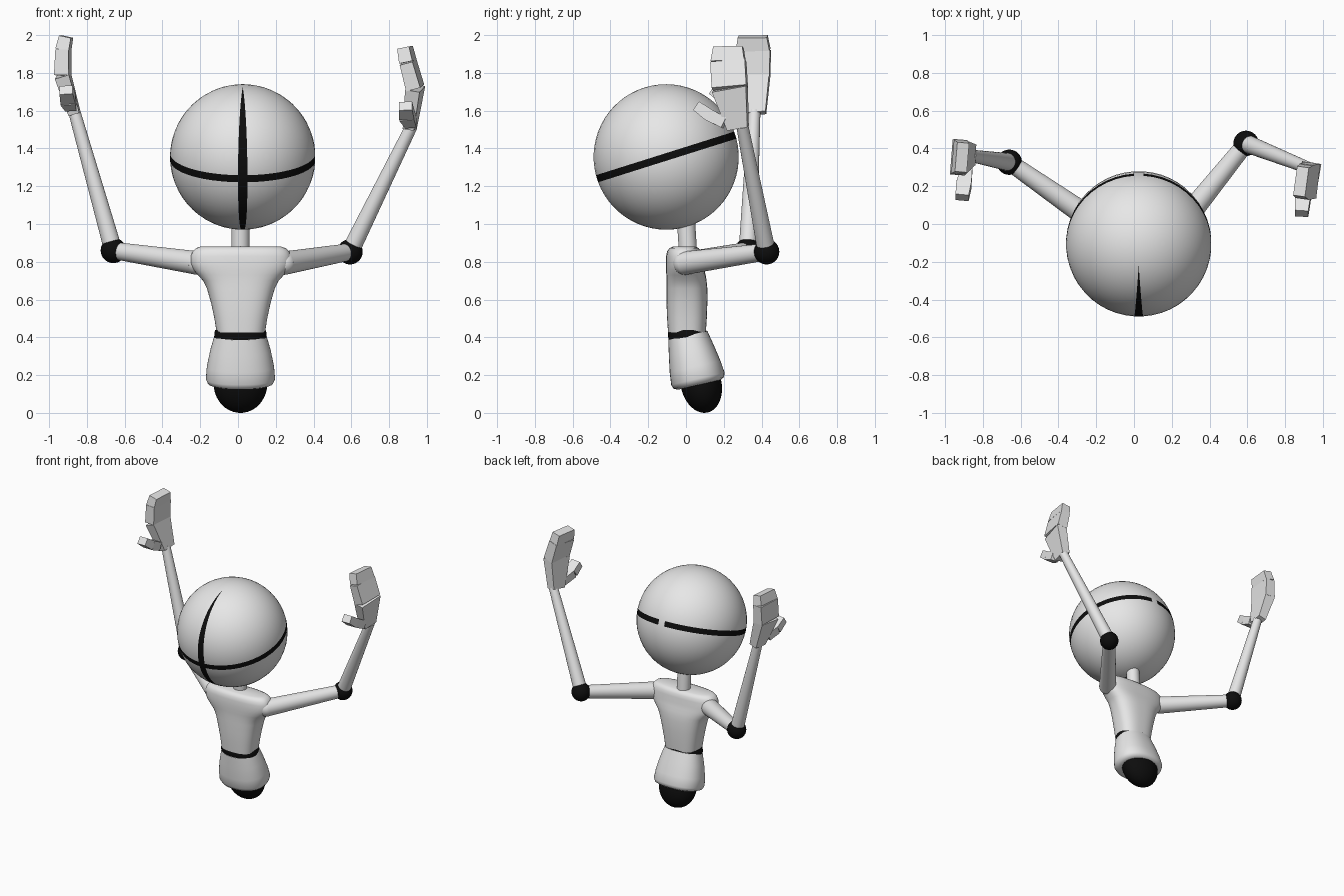
import bpy, bmesh
from math import cos, sin, pi, radians
from mathutils import Vector, Matrix

if "Cube" in bpy.data.objects:
    bpy.data.objects.remove(bpy.data.objects["Cube"])


def material(name, value):
    m = bpy.data.materials.new(name)
    m.use_nodes = True
    colour = (value, value, value, 1)
    m.diffuse_color = colour
    m.node_tree.nodes["Principled BSDF"].inputs["Base Color"].default_value = colour
    return m


GREY = material("light grey", 0.8)
BLACK = material("black", 0.004)


def finish(name, bm, mats, smooth=True):
    bmesh.ops.recalc_face_normals(bm, faces=bm.faces[:])
    mesh = bpy.data.meshes.new(name)
    bm.to_mesh(mesh)
    bm.free()
    for m in mats:
        mesh.materials.append(m)
    ob = bpy.data.objects.new(name, mesh)
    bpy.context.collection.objects.link(ob)
    if smooth:
        bpy.ops.object.select_all(action='DESELECT')
        ob.select_set(True)
        bpy.context.view_layer.objects.active = ob
        bpy.ops.object.shade_smooth_by_angle(angle=radians(50))
    return ob


def ball(name, centre, radii, mat, tilt=0):
    bm = bmesh.new()
    bmesh.ops.create_uvsphere(bm, u_segments=32, v_segments=20, radius=1)
    bmesh.ops.transform(bm, verts=bm.verts[:], matrix=Matrix.LocRotScale(
        Vector(centre), Matrix.Rotation(tilt, 3, 'X'), Vector(radii)))
    return finish(name, bm, [mat])


def limb(name, start, end, r0, r1, mat=GREY):
    a, b = Vector(start), Vector(end)
    bm = bmesh.new()
    bmesh.ops.create_cone(bm, cap_ends=True, segments=32, radius1=r0, radius2=r1,
                          depth=(b - a).length)
    rot = (b - a).to_track_quat('Z', 'Y')
    bmesh.ops.transform(bm, verts=bm.verts[:],
                        matrix=Matrix.LocRotScale((a + b) / 2, rot, None))
    return finish(name, bm, [mat])


def loft(name, rings, mat, power=2.0, origin=(0, 0, 0), tilt=0, n=48):
    """Stack of rounded sections, each (z, y, half width, half depth)."""
    bm = bmesh.new()
    loops = []
    for z, y, rx, ry in rings:
        loop = []
        for i in range(n):
            c, s = cos(2 * pi * i / n), sin(2 * pi * i / n)
            k = (abs(c) ** power + abs(s) ** power) ** (-1 / power)
            loop.append(bm.verts.new((rx * c * k, y + ry * s * k, z)))
        loops.append(loop)
    for lo, hi in zip(loops, loops[1:]):
        for i in range(n):
            j = (i + 1) % n
            bm.faces.new((lo[i], lo[j], hi[j], hi[i]))
    bm.faces.new(loops[0])
    bm.faces.new(loops[-1])
    bmesh.ops.transform(bm, verts=bm.verts[:], matrix=Matrix.LocRotScale(
        Vector(origin), Matrix.Rotation(tilt, 3, 'X'), None))
    return finish(name, bm, [mat])


def block(name, start, end, size0, size1, wide):
    """Tapered box from start to end; sizes are (along wide, thickness)."""
    a, b = Vector(start), Vector(end)
    axis = (b - a).normalized()
    w = Vector(wide)
    w = (w - axis * w.dot(axis)).normalized()
    t = axis.cross(w)
    bm = bmesh.new()
    quads = [[bm.verts.new(p + w * s[0] * i / 2 + t * s[1] * j / 2)
              for i, j in ((-1, -1), (1, -1), (1, 1), (-1, 1))]
             for p, s in ((a, size0), (b, size1))]
    for q in quads:
        bm.faces.new(q)
    for i in range(4):
        j = (i + 1) % 4
        bm.faces.new((quads[0][i], quads[0][j], quads[1][j], quads[1][i]))
    return finish(name, bm, [GREY], smooth=False)


# Head: nodding sphere with a black equator and a black front meridian
SEG, RINGS, R = 48, 31, 0.385
bm = bmesh.new()
bmesh.ops.create_uvsphere(bm, u_segments=SEG, v_segments=RINGS, radius=R)
bmesh.ops.rotate(bm, verts=bm.verts[:], matrix=Matrix.Rotation(pi / SEG, 3, 'Z'))
for f in bm.faces:
    c = f.calc_center_median()
    centred = abs(c.x) < 0.003
    front = centred and c.y < 0
    equator = abs(c.z) < 0.01 and not centred
    f.material_index = int(front or equator)
bmesh.ops.transform(bm, verts=bm.verts[:], matrix=Matrix.LocRotScale(
    Vector((0.025, -0.105, 1.355)), Matrix.Rotation(radians(17.5), 3, 'X'), None))
finish("head", bm, [GREY, BLACK])
limb("neck", (0.013, 0.01, 0.86), (0.013, 0.0, 1.02), 0.048, 0.048)

# Trunk
loft("torso", [(0.425, 0.005, 0.128, 0.1), (0.5, 0.005, 0.14, 0.105),
               (0.58, 0.005, 0.157, 0.108), (0.66, 0.005, 0.18, 0.108),
               (0.7, 0.003, 0.2, 0.106), (0.73, 0, 0.228, 0.104),
               (0.76, -0.005, 0.252, 0.101), (0.79, -0.008, 0.265, 0.098),
               (0.83, -0.01, 0.265, 0.095), (0.855, -0.01, 0.255, 0.09),
               (0.872, -0.01, 0.238, 0.078), (0.88, -0.01, 0.215, 0.06)],
     GREY, power=2.7, origin=(0.015, 0, 0))
TILT = radians(13)
loft("waist_band", [(0.38, 0.008, 0.133, 0.098), (0.4, 0.008, 0.139, 0.102),
                    (0.425, 0.008, 0.138, 0.102), (0.44, 0.008, 0.133, 0.098)],
     BLACK, power=2.3, origin=(0.013, 0, 0))
loft("pelvis", [(0, 0, 0.137, 0.106), (-0.08, 0, 0.16, 0.122),
                (-0.17, 0, 0.178, 0.138), (-0.235, 0, 0.183, 0.145),
                (-0.258, 0, 0.173, 0.137), (-0.268, 0, 0.15, 0.115)],
     GREY, power=2.3, origin=(0.013, 0.01, 0.41), tilt=TILT)
ball("base_ball", (0.013, 0.08, 0.153), (0.142, 0.108, 0.155), BLACK, TILT)

# Arms: shoulder, elbow, wrist
arms = {"left": ((0.245, -0.005, 0.793), (0.593, 0.427, 0.853), (0.92, 0.298, 1.52)),
        "right": ((-0.225, 0.025, 0.795), (-0.66, 0.327, 0.86), (-0.868, 0.362, 1.6))}
for side, (shoulder, elbow, wrist) in arms.items():
    ball(side + "_shoulder", shoulder, (0.062,) * 3, GREY)
    limb(side + "_upper_arm", shoulder, elbow, 0.062, 0.045)
    ball(side + "_elbow", elbow, (0.067,) * 3, BLACK)
    limb(side + "_forearm", elbow, wrist, 0.048, 0.032)

# Hands: points up the palm and fingers, points out along the thumb, width axis
hands = {"left": ([(0.91, 0.275, 1.508), (0.938, 0.232, 1.72),
                   (0.9, 0.224, 1.858), (0.884, 0.225, 1.935)],
                  [(0.915, 0.205, 1.535), (0.893, 0.12, 1.578), (0.887, 0.055, 1.625)],
                  (0.14, 1, 0)),
         "right": ([(-0.866, 0.368, 1.585), (-0.928, 0.352, 1.787),
                    (-0.925, 0.355, 1.922), (-0.91, 0.353, 1.992)],
                   [(-0.885, 0.29, 1.625), (-0.9, 0.21, 1.66), (-0.91, 0.14, 1.71)],
                   (0.08, 1, 0))}
for side, (up, out, wide) in hands.items():
    block(side + "_palm", up[0], up[1], (0.11, 0.06), (0.185, 0.078), wide)
    block(side + "_fingers", up[1], up[2], (0.185, 0.078), (0.185, 0.07), wide)
    block(side + "_fingertips", up[2], up[3], (0.18, 0.072), (0.155, 0.064), wide)
    block(side + "_thumb", out[0], out[1], (0.06, 0.06), (0.08, 0.065), (1, 0, 0))
    block(side + "_thumb_tip", out[1], out[2], (0.08, 0.065), (0.07, 0.055), (1, 0, 0))
